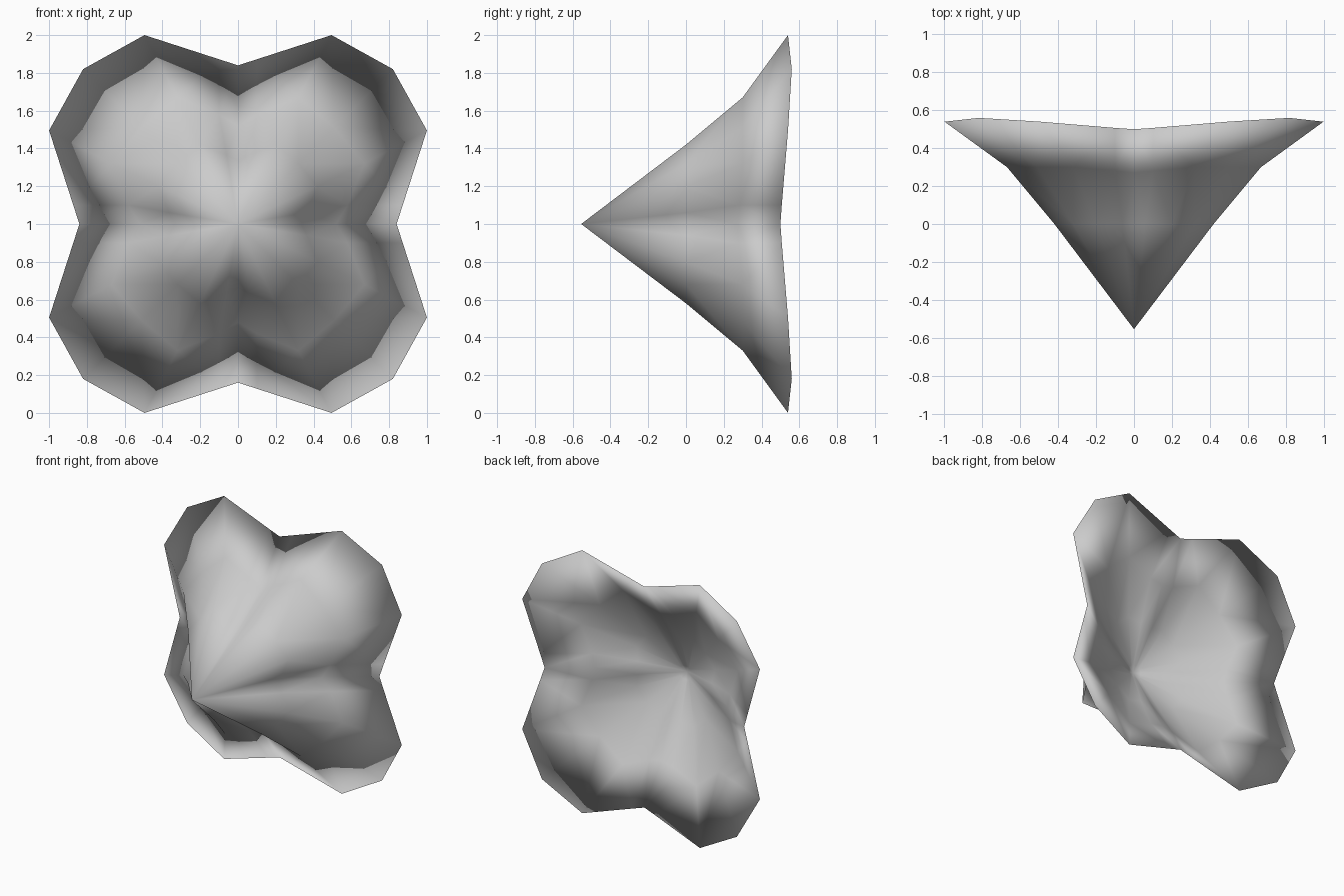
import bpy, bmesh, math
from mathutils import Matrix, Vector

if "Cube" in bpy.data.objects:
    bpy.data.objects.remove(bpy.data.objects["Cube"])

# Half a lobe per ring: notch, notch shoulder, lobe side, lobe middle, as (x, y, z offset)
RIM = [(0, 0.50, 0.84), (0.10, 0.507, 0.872), (0.495, 0.54, 1.0), (0.82, 0.56, 0.82)]
OUTER = [
    [(0, 0.27, 0.52), (0.10, 0.28, 0.58), (0.32, 0.30, 0.67), (0.51, 0.30, 0.51)],
    [(0, 0.00, 0.335), (0.06, 0.00, 0.365), (0.20, 0.00, 0.42), (0.32, 0.00, 0.32)],
]
INNER = [
    [(0, 0.30, 0.56), (0.10, 0.30, 0.58), (0.31, 0.32, 0.66), (0.50, 0.32, 0.50)],
    [(0, 0.14, 0.30), (0.05, 0.135, 0.31), (0.15, 0.12, 0.33), (0.25, 0.12, 0.25)],
    [(0, 0.01, 0.05), (0.01, 0.01, 0.05), (0.025, 0.01, 0.05), (0.037, 0.01, 0.037)],
]
COLS = 6  # columns per lobe

bm = bmesh.new()


def ring(half):
    """Mirror half a lobe across its diagonal, then repeat it four times round."""
    lobe = half + [(z, y, x) for x, y, z in half[-2:0:-1]]
    return [bm.verts.new(Matrix.Rotation(k * math.pi / 2, 3, 'Y') @ Vector(p))
            for k in range(4) for p in lobe]


def shell(rim, rings, tip_y):
    """Skin from the shared rim down to a pointed tip, with mirrored diagonals."""
    loops = [rim] + [ring(r) for r in rings]
    tip = bm.verts.new((0, tip_y, 0))
    n = len(rim)
    for i in range(n):
        j = (i + 1) % n
        for a, b in zip(loops, loops[1:]):
            if i % COLS < COLS // 2:
                tris = [(a[i], a[j], b[j]), (a[i], b[j], b[i])]
            else:
                tris = [(a[i], a[j], b[i]), (a[j], b[j], b[i])]
            for t in tris:
                bm.faces.new(t)
        bm.faces.new((loops[-1][i], loops[-1][j], tip))


# Pointed outer bell and shallower inner cup share the rim
rim = ring(RIM)
shell(rim, OUTER, -0.555)
shell(rim, INNER, -0.01)
bmesh.ops.recalc_face_normals(bm, faces=bm.faces)
for f in bm.faces:
    f.smooth = True

mesh = bpy.data.meshes.new("flower_bell")
bm.to_mesh(mesh)
bm.free()
flower = bpy.data.objects.new("flower_bell", mesh)
flower.location.z = 1
bpy.context.collection.objects.link(flower)
